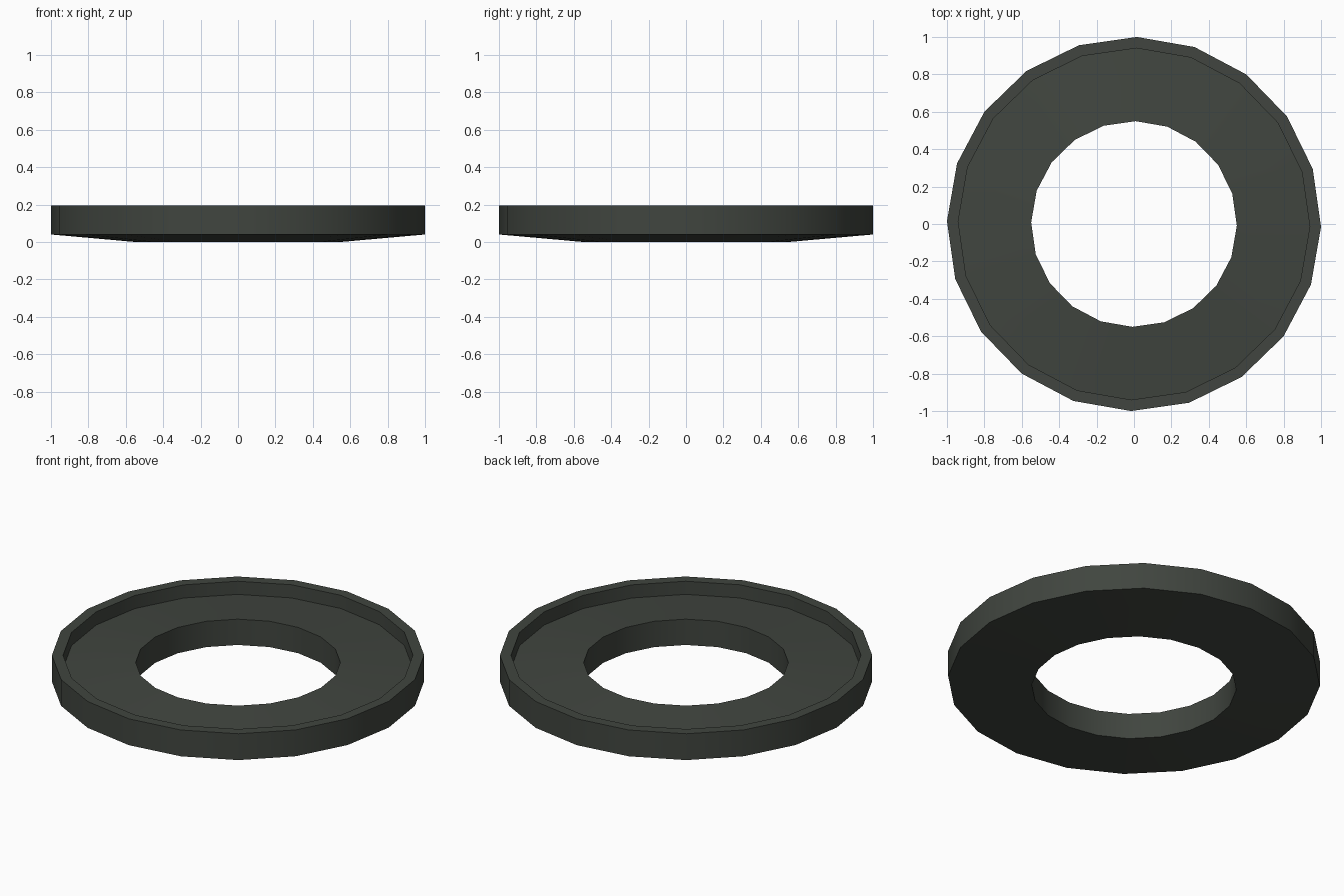
import bpy, bmesh, math

if "Cube" in bpy.data.objects:
    bpy.data.objects.remove(bpy.data.objects["Cube"])

SIDES = 20
OFFSET = math.radians(-0.9)

# Cross-section (radius, height): weight plate with raised outer lip
PROFILE = [
    (0.55, 0.0),     # hole, bottom
    (1.0, 0.04),     # outer edge, bottom
    (1.0, 0.196),    # lip, outer top
    (0.94, 0.196),   # lip, inner top
    (0.94, 0.118),   # dish floor, outside
    (0.55, 0.153),   # hole, top
]

mat = bpy.data.materials.new("dark grey green")
mat.diffuse_color = (0.052, 0.060, 0.050, 1)
mat.use_nodes = True
mat.node_tree.nodes["Principled BSDF"].inputs["Base Color"].default_value = mat.diffuse_color

# Revolve the closed profile into a ring
bm = bmesh.new()
rings = []
for i in range(SIDES):
    a = OFFSET + 2 * math.pi * i / SIDES
    rings.append([bm.verts.new((r * math.cos(a), r * math.sin(a), z)) for r, z in PROFILE])
n = len(PROFILE)
for i in range(SIDES):
    p, q = rings[i], rings[(i + 1) % SIDES]
    for j in range(n):
        k = (j + 1) % n
        bm.faces.new((p[j], q[j], q[k], p[k]))
bmesh.ops.recalc_face_normals(bm, faces=bm.faces)
mesh = bpy.data.meshes.new("ring_plate")
bm.to_mesh(mesh)
bm.free()
mesh.materials.append(mat)
ring = bpy.data.objects.new("ring_plate", mesh)
bpy.context.collection.objects.link(ring)

# Smooth round walls, sharp rims
bpy.context.view_layer.objects.active = ring
ring.select_set(True)
bpy.ops.object.shade_smooth_by_angle(angle=math.radians(30))
